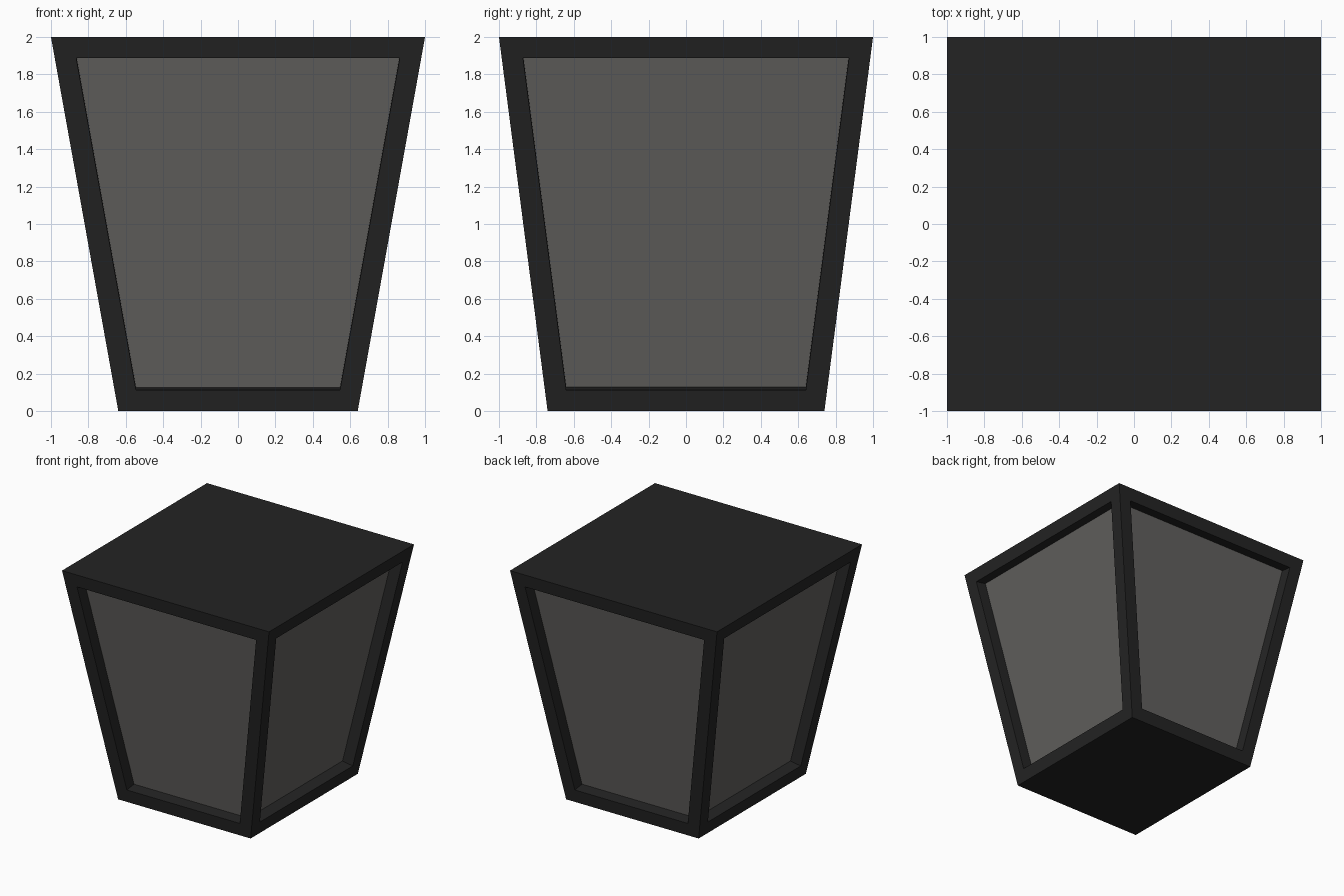
import bpy, bmesh

if "Cube" in bpy.data.objects:
    bpy.data.objects.remove(bpy.data.objects["Cube"])


def material(name, colour):
    m = bpy.data.materials.new(name)
    m.diffuse_color = (*colour, 1.0)
    m.use_nodes = True
    m.node_tree.nodes["Principled BSDF"].inputs["Base Color"].default_value = m.diffuse_color
    return m


frame_mat = material("dark frame", (0.0175, 0.0175, 0.0175))
panel_mat = material("grey panel", (0.121, 0.118, 0.112))

# Tapered body
bm = bmesh.new()
bmesh.ops.create_cube(bm, size=2.0)
for v in bm.verts:
    if v.co.z < 0:
        v.co.x *= 0.64
        v.co.y *= 0.74
    v.co.z += 1.0
bm.normal_update()

# Frame border on the four sides, then recessed panels
sides = [f for f in bm.faces if abs(f.normal.z) < 0.5]
bmesh.ops.inset_individual(bm, faces=sides, thickness=0.113,
                           depth=0.0, use_even_offset=True)
bm.normal_update()
normals = [f.normal.copy() for f in sides]
panels = bmesh.ops.extrude_discrete_faces(bm, faces=sides)["faces"]
for f, n in zip(panels, normals):
    f.material_index = 1
    bmesh.ops.translate(bm, verts=list(f.verts), vec=n * -0.10)
bmesh.ops.recalc_face_normals(bm, faces=bm.faces[:])

mesh = bpy.data.meshes.new("lantern_body")
bm.to_mesh(mesh)
bm.free()
mesh.materials.append(frame_mat)
mesh.materials.append(panel_mat)
body = bpy.data.objects.new("lantern_body", mesh)
bpy.context.collection.objects.link(body)
